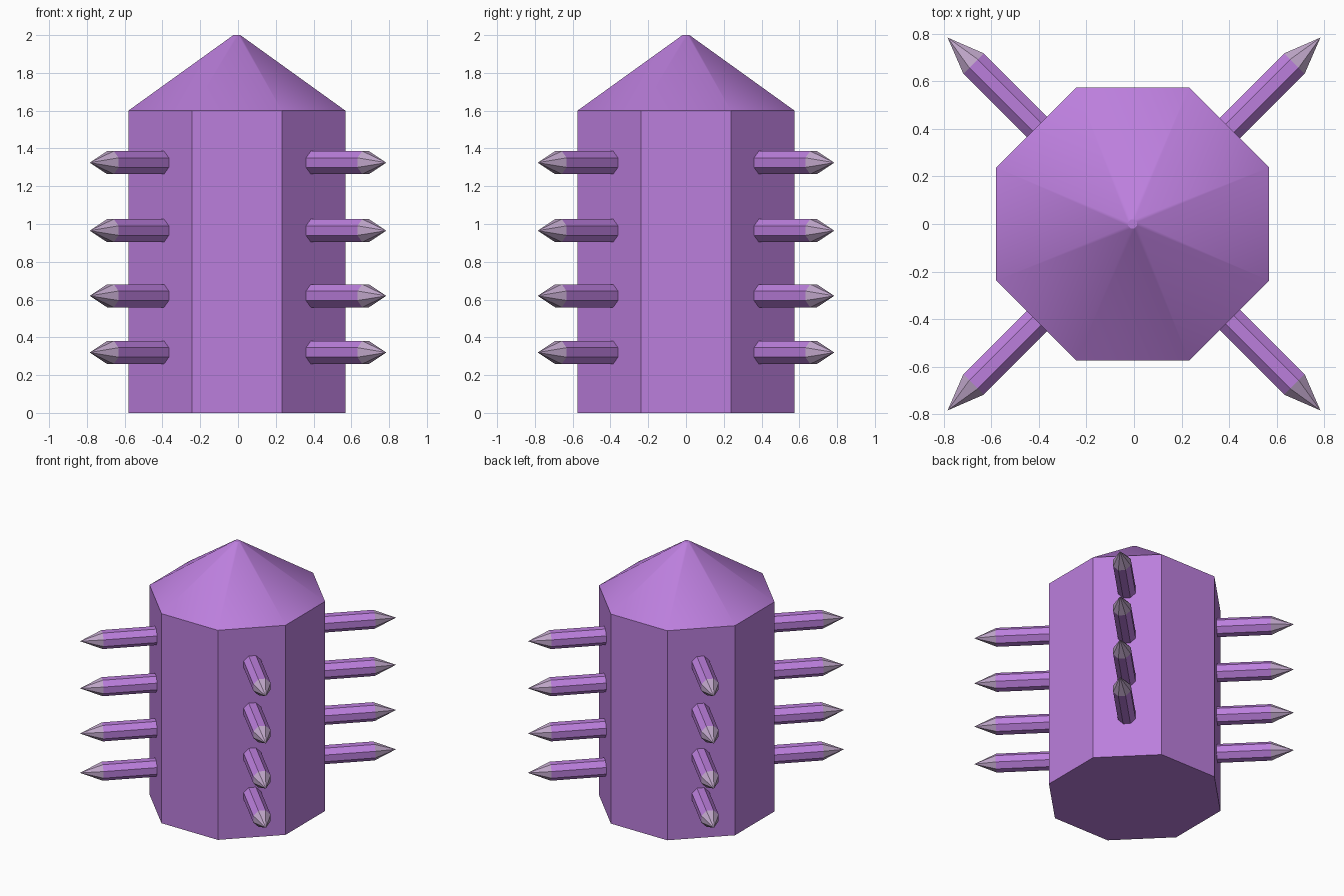
import bpy, bmesh, math
from mathutils import Matrix

if "Cube" in bpy.data.objects:
    bpy.data.objects.remove(bpy.data.objects["Cube"])


def material(name, color):
    mat = bpy.data.materials.new(name)
    mat.diffuse_color = color
    mat.use_nodes = True
    mat.node_tree.nodes["Principled BSDF"].inputs["Base Color"].default_value = mat.diffuse_color
    return mat


PURPLE = material("purple", (0.5, 0.21, 0.72, 1))
PALE = material("pale_tip", (0.52, 0.38, 0.58, 1))


def lathe_prism(name, profile, sides=8):
    """Closed faceted solid around z from (radius, height) rings; radius 0 makes a point."""
    bm = bmesh.new()
    rings = []
    for r, z in profile:
        if r == 0:
            rings.append([bm.verts.new((0, 0, z))] * sides)
        else:
            rings.append([bm.verts.new((r * math.cos((i + 0.5) * math.tau / sides),
                                        r * math.sin((i + 0.5) * math.tau / sides), z))
                          for i in range(sides)])
    for low, high in zip(rings, rings[1:]):
        for i in range(sides):
            j = (i + 1) % sides
            loop = [low[i], low[j], high[j], high[i]]
            bm.faces.new(list(dict.fromkeys(loop)))
    bm.faces.new(rings[0][::-1])
    if profile[-1][0] > 0:
        bm.faces.new(rings[-1])
    bmesh.ops.recalc_face_normals(bm, faces=bm.faces[:])
    mesh = bpy.data.meshes.new(name)
    bm.to_mesh(mesh)
    bm.free()
    mesh.materials.append(PURPLE)
    obj = bpy.data.objects.new(name, mesh)
    bpy.context.collection.objects.link(obj)
    return obj


# Octagonal body with a softly shaded pointed roof
body = lathe_prism("body", [(0.622, 0), (0.622, 1.6), (0.02, 2.0)])
body.location.x = -0.006
bpy.context.view_layer.objects.active = body
body.select_set(True)
bpy.ops.object.shade_smooth_by_angle(angle=math.radians(30))

# Four columns of pointed spikes on the diagonal faces
for col in range(4):
    turn = Matrix.Rotation(math.radians(45 + 90 * col), 4, 'Z')
    for row, z in enumerate((0.32, 0.62, 0.965, 1.325)):
        spike = lathe_prism(f"spike_{col + 1}_{row + 1}",
                            [(0.066, 0.45), (0.066, 0.955), (0, 1.11)])
        spike.data.materials.append(PALE)
        for face in spike.data.polygons:
            if len(face.vertices) == 3:
                face.material_index = 1
        spike.matrix_world = (Matrix.Translation((0, 0, z)) @ turn
                              @ Matrix.Rotation(math.pi / 2, 4, 'Y'))
